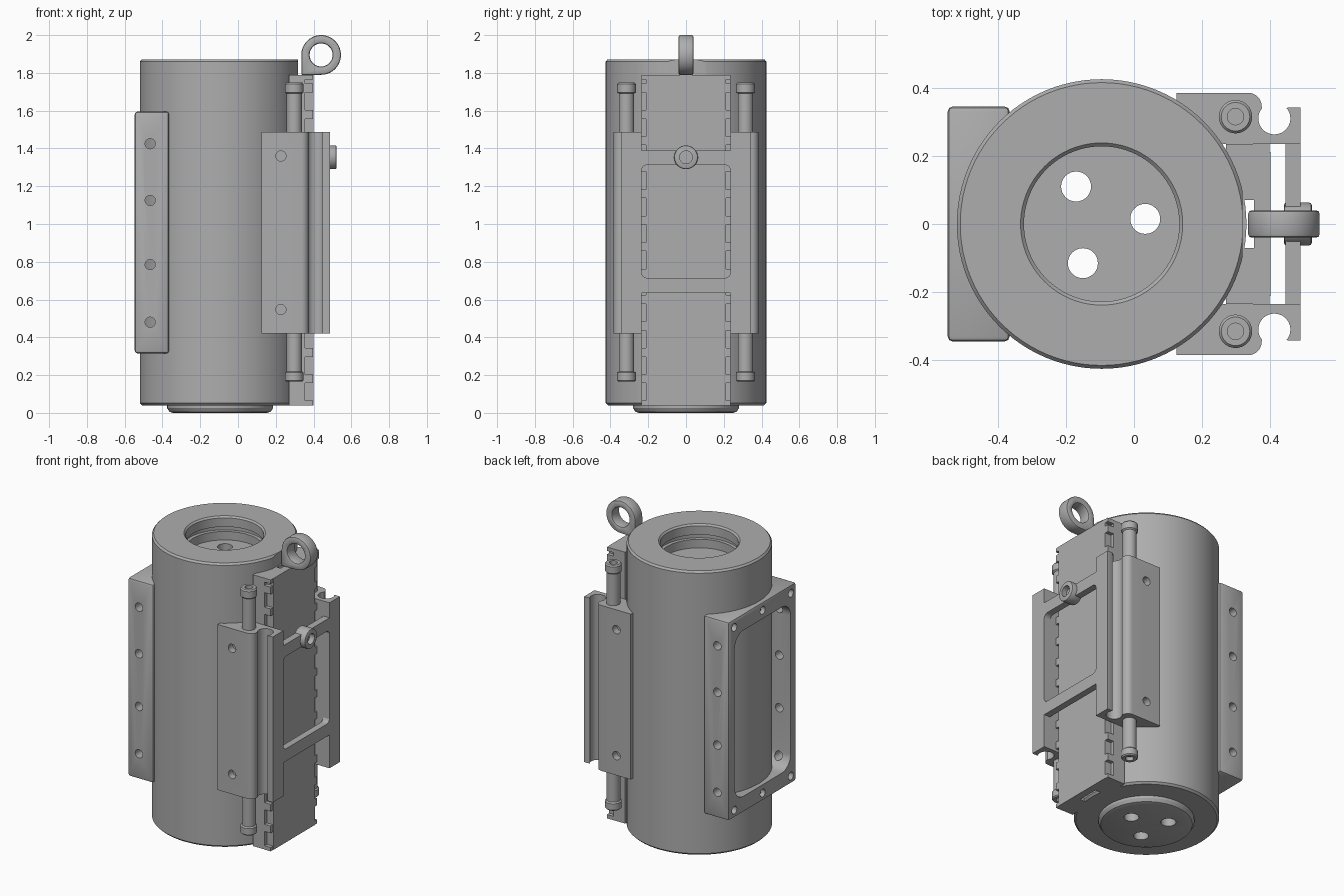
import bpy, bmesh
from math import sin, cos, pi, radians
from mathutils import Vector

if "Cube" in bpy.data.objects:
    bpy.data.objects.remove(bpy.data.objects["Cube"])

GREY = (0.42, 0.42, 0.42, 1)
metal = bpy.data.materials.new("grey metal")
metal.use_nodes = True
metal.diffuse_color = GREY
metal.node_tree.nodes["Principled BSDF"].inputs["Base Color"].default_value = GREY
AXIS_X = -0.095  # centre line of the drum


def finish(name, bm):
    bmesh.ops.recalc_face_normals(bm, faces=bm.faces)
    mesh = bpy.data.meshes.new(name)
    bm.to_mesh(mesh)
    bm.free()
    mesh.materials.append(metal)
    obj = bpy.data.objects.new(name, mesh)
    bpy.context.collection.objects.link(obj)
    return obj


def prism(name, outline, axis, lo, hi):
    """Extrude a 2D outline along one axis, from lo to hi."""
    place = {"x": lambda u, v, w: (w, u, v),
             "y": lambda u, v, w: (u, w, v),
             "z": lambda u, v, w: (u, v, w)}[axis]
    bm = bmesh.new()
    face = bm.faces.new([bm.verts.new(place(u, v, lo)) for u, v in outline])
    new = bmesh.ops.extrude_face_region(bm, geom=[face])["geom"]
    shift = Vector(place(0, 0, hi - lo))
    bmesh.ops.translate(bm, vec=shift, verts=[g for g in new if isinstance(g, bmesh.types.BMVert)])
    return finish(name, bm)


def arc(u, v, r, start, end, steps=32):
    angles = [radians(start + (end - start) * i / steps) for i in range(steps + 1)]
    return [(u + r * cos(a), v + r * sin(a)) for a in angles]


def rod(name, u, v, r, axis, lo, hi, steps=32):
    return prism(name, arc(u, v, r, 0, 360, steps)[:-1], axis, lo, hi)


def rect(u0, u1, v0, v1):
    return [(u0, v0), (u1, v0), (u1, v1), (u0, v1)]


def round_rect(u0, u1, v0, v1, r):
    return (arc(u1 - r, v1 - r, r, 0, 90, 8) + arc(u0 + r, v1 - r, r, 90, 180, 8)
            + arc(u0 + r, v0 + r, r, 180, 270, 8) + arc(u1 - r, v0 + r, r, 270, 360, 8))


def lathe(name, profile, x, y, steps=96):
    bm = bmesh.new()
    verts = [bm.verts.new((r, 0, z)) for r, z in profile]
    edges = [bm.edges.new(pair) for pair in zip(verts, verts[1:])]
    bmesh.ops.spin(bm, geom=verts + edges, axis=(0, 0, 1), cent=(0, 0, 0),
                   angle=2 * pi, steps=steps)
    bmesh.ops.remove_doubles(bm, verts=bm.verts, dist=0.0001)
    bmesh.ops.translate(bm, vec=(x, y, 0), verts=bm.verts)
    return finish(name, bm)


def apply(obj, mod):
    bpy.ops.object.select_all(action="DESELECT")
    bpy.context.view_layer.objects.active = obj
    obj.select_set(True)
    bpy.ops.object.modifier_apply(modifier=mod.name)


def cut(obj, *cutters):
    for cutter in cutters:
        mod = obj.modifiers.new("cut", "BOOLEAN")
        mod.operation, mod.solver, mod.object = "DIFFERENCE", "EXACT", cutter
        apply(obj, mod)
        bpy.data.objects.remove(cutter)


def bevel(obj, width, segments=2):
    mod = obj.modifiers.new("bevel", "BEVEL")
    mod.width, mod.segments, mod.limit_method = width, segments, "ANGLE"
    mod.angle_limit = radians(50)
    apply(obj, mod)


# Drum: recessed top with a ring groove, low boss underneath
drum = lathe("drum_body", [
    (0, 0), (0.25, 0), (0.268, 0.006), (0.28, 0.025), (0.28, 0.04), (0.413, 0.04),
    (0.425, 0.052), (0.425, 1.86), (0.415, 1.872), (0.238, 1.872), (0.228, 1.862),
    (0.228, 1.805), (0.25, 1.805), (0.25, 1.775), (0.228, 1.775), (0.228, 1.72), (0, 1.72)],
    AXIS_X, 0)
for hx, hy in ((-0.17, 0.11), (0.033, 0.015), (-0.15, -0.115)):
    cut(drum, rod("drill", hx, hy, 0.044, "z", -0.1, 2))
cut(drum, prism("notch", rect(0.318, 0.5, -0.1, 0.1), "z", 1.79, 2))

# Mounting frame with a rounded window on the -x side
frame = prism("mounting_frame", rect(-0.345, 0.345, 0.315, 1.595), "x", -0.547, -0.365)
bevel(frame, 0.015)
cut(frame, prism("window", round_rect(-0.285, 0.285, 0.42, 1.49, 0.09), "x", -0.7, -0.2))
for z in (0.48, 0.785, 1.125, 1.425):
    cut(frame, rod("drill", -0.465, z, 0.027, "y", -0.5, 0.5, 24))
for z in (0.366, 1.544):
    for y in (-0.288, 0, 0.288):
        cut(frame, rod("drill", y, z, 0.025, "x", -0.6, -0.46, 24))

# Toothed rail plate on the +x side, hollow behind
prism("rail_plate", rect(0.352, 0.4, -0.212, 0.212), "z", 0.04, 1.79)
for s, side in ((-1, "front"), (1, "back")):
    prism(side + "_rail_leg", rect(0.27, 0.354, s * 0.07, s * 0.235), "z", 0.04, 1.79)
    for i in range(12):
        z = 0.18 + i * 0.14
        prism(side + "_rail_tooth", rect(s * 0.205, s * 0.236, z - 0.023, z + 0.023),
              "x", 0.35, 0.398)
    for z0, z1 in ((0.04, 0.065), (1.765, 1.79)):
        prism(side + "_rail_end", rect(s * 0.205, s * 0.236, z0, z1), "x", 0.35, 0.398)

# Clamp blocks with a hooked channel, each carrying a capped rod
for s, side in ((-1, "front"), (1, "back")):
    outline = ([(0.125, 0.235), (0.125, 0.385)] + arc(0.335, 0.345, 0.04, 90, 0, 8)
               + arc(0.412, 0.31, 0.047, 140, 400, 28)
               + [(0.452, 0.342), (0.488, 0.342), (0.488, 0.235)])
    clamp = prism(side + "_clamp", [(x, s * y) for x, y in outline], "z", 0.42, 1.487)
    for z in (0.547, 1.36):
        cut(clamp, rod("drill", 0.227, z, 0.027, "y", s * 0.34, s * 0.45, 24))
    lathe(side + "_guide_rod", [
        (0, 0.19), (0.024, 0.19), (0.024, 0.165), (0.042, 0.165), (0.049, 0.172),
        (0.049, 0.213), (0.041, 0.22), (0.041, 1.69), (0.049, 1.697), (0.049, 1.74),
        (0.042, 1.748), (0.024, 1.748), (0.024, 1.71), (0, 1.71)], 0.298, s * 0.315, 32)

# Crossbars joining the clamps, with filleted window corners
bars = prism("crossbars", rect(-0.24, 0.24, 0.635, 1.39), "x", 0.445, 0.488)
cut(bars, prism("window", round_rect(-0.236, 0.236, 0.715, 1.312, 0.03), "x", 0.4, 0.6))

# Ring boss on the upper crossbar
boss = rod("ring_boss", 0, 1.353, 0.063, "x", 0.44, 0.522)
bevel(boss, 0.008)
cut(boss, rod("drill", 0, 1.353, 0.034, "x", 0.46, 0.6))

# Lifting eye with a square foot
eye = prism("lifting_eye", arc(0.44, 1.895, 0.105, -90, 180, 48) + [(0.335, 1.788)],
            "y", -0.04, 0.04)
cut(eye, rod("drill", 0.44, 1.895, 0.061, "y", -0.1, 0.1))
bevel(eye, 0.01)

# Smooth the round surfaces, keep edges sharp
bpy.ops.object.select_all(action="DESELECT")
for obj in bpy.context.collection.objects:
    if obj.type == "MESH" and metal.name in obj.data.materials:
        obj.select_set(True)
        bpy.context.view_layer.objects.active = obj
bpy.ops.object.shade_smooth_by_angle(angle=radians(30))
